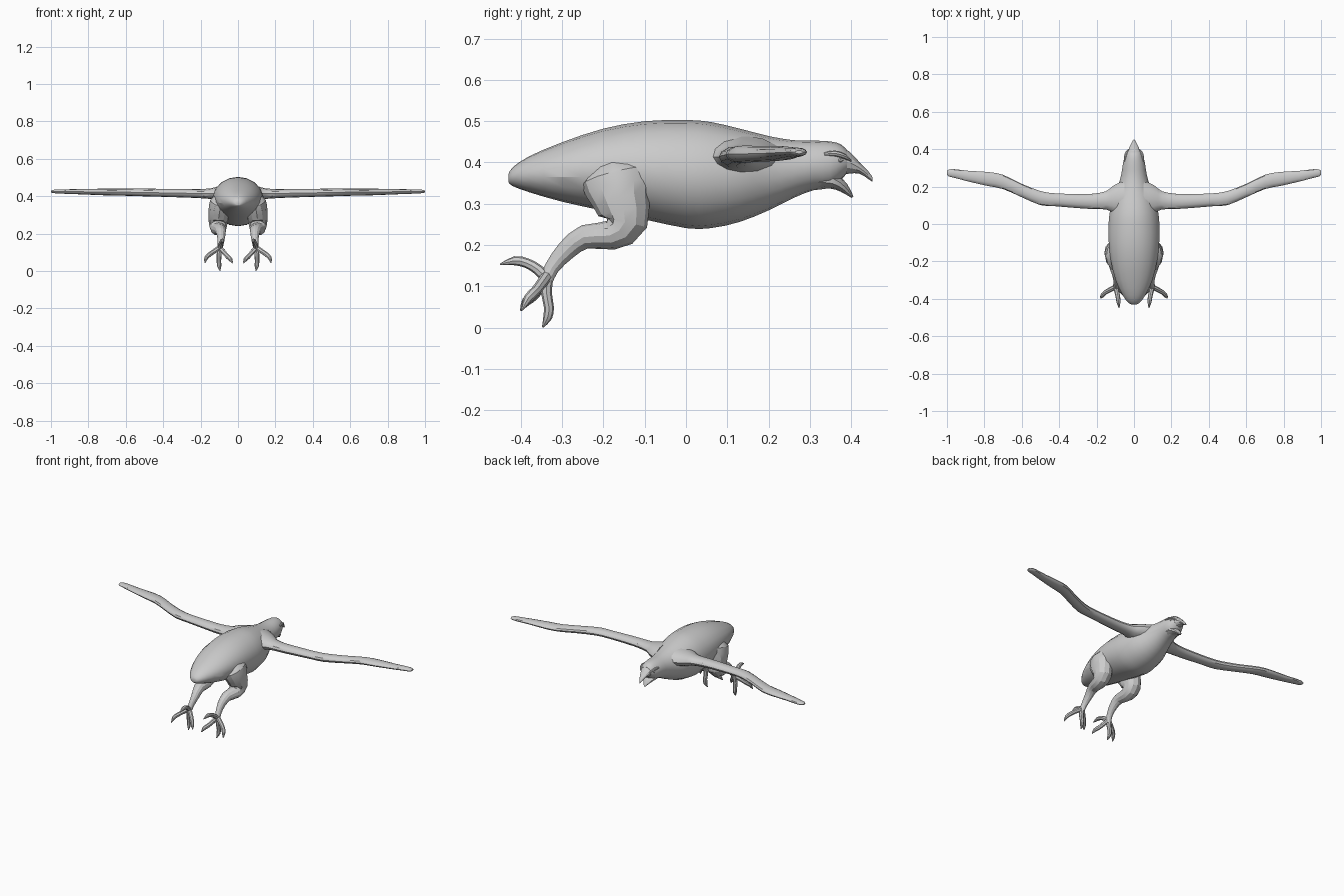
import bpy, bmesh, math
from mathutils import Vector

X, Y, Z = Vector((1, 0, 0)), Vector((0, 1, 0)), Vector((0, 0, 1))


def resample(keys, steps):
    """Catmull-Rom interpolation of key tuples."""
    out = []
    for i in range(len(keys) - 1):
        p = [keys[max(i - 1, 0)], keys[i], keys[i + 1], keys[min(i + 2, len(keys) - 1)]]
        for s in range(steps):
            t = s / steps
            out.append([0.5 * (2 * b + (c - a) * t + (2 * a - 5 * b + 4 * c - d) * t * t
                               + (3 * b - a - 3 * c + d) * t ** 3) for a, b, c, d in zip(*p)])
    out.append(list(keys[-1]))
    return out


def loft(name, keys, hint, axis=None, sides=12, steps=2, mirror=False, smooth=25):
    """Skin rings (x, y, z, radius along hint, radius across) into a closed tube."""
    rows = resample(keys, steps)
    pts = [Vector(r[:3]) for r in rows]
    bm = bmesh.new()
    rings = []
    for i, r in enumerate(rows):
        t = axis or (pts[min(i + 1, len(pts) - 1)] - pts[max(i - 1, 0)]).normalized()
        u = (hint - t * hint.dot(t)).normalized()
        v = t.cross(u)
        a, b = max(r[3], 0.001), max(r[4], 0.001)
        ang = [2 * math.pi * k / sides for k in range(sides)]
        rings.append([bm.verts.new(pts[i] + u * a * math.cos(w) + v * b * math.sin(w)) for w in ang])
    for p, q in zip(rings, rings[1:]):
        for k in range(sides):
            n = (k + 1) % sides
            bm.faces.new((p[k], p[n], q[n], q[k]))
    bm.faces.new(rings[0])
    bm.faces.new(rings[-1])
    bmesh.ops.recalc_face_normals(bm, faces=bm.faces)
    me = bpy.data.meshes.new(name)
    bm.to_mesh(me)
    bm.free()
    ob = bpy.data.objects.new(name, me)
    bpy.context.collection.objects.link(ob)
    if mirror:
        ob.modifiers.new("mirror", 'MIRROR')
    bpy.ops.object.select_all(action='DESELECT')
    ob.select_set(True)
    bpy.context.view_layer.objects.active = ob
    bpy.ops.object.shade_smooth_by_angle(angle=math.radians(smooth))
    return ob


def profile(rows):
    """(y, top, bottom, half width) -> loft keys."""
    return [(0, y, (t + b) / 2, (t - b) / 2, w) for y, t, b, w in rows]


# Body, tail and skull in one loft
loft("body", profile([
    (-0.43, 0.372, 0.352, 0.012), (-0.42, 0.388, 0.343, 0.032), (-0.38, 0.415, 0.328, 0.062),
    (-0.30, 0.449, 0.305, 0.100), (-0.20, 0.482, 0.283, 0.125), (-0.10, 0.500, 0.262, 0.137),
    (0.00, 0.503, 0.241, 0.138), (0.06, 0.498, 0.241, 0.132), (0.13, 0.482, 0.256, 0.117),
    (0.20, 0.464, 0.284, 0.088), (0.26, 0.454, 0.314, 0.070), (0.31, 0.453, 0.333, 0.062),
    (0.35, 0.451, 0.338, 0.054), (0.375, 0.444, 0.358, 0.044), (0.39, 0.430, 0.374, 0.034),
]), Z, Y, sides=18)

# Hooked upper beak and open lower jaw
loft("upper_beak", profile([
    (0.37, 0.440, 0.368, 0.040), (0.395, 0.427, 0.373, 0.031), (0.42, 0.401, 0.373, 0.020),
    (0.44, 0.381, 0.361, 0.010), (0.452, 0.364, 0.353, 0.003),
]), Z, Y, sides=12)
loft("lower_beak", [
    (0, 0.31, 0.360, 0.024, 0.045), (0, 0.355, 0.355, 0.019, 0.041),
    (0, 0.383, 0.338, 0.012, 0.024), (0, 0.403, 0.316, 0.003, 0.005),
], Z, sides=10)

# Brow ridges and eyes
loft("brow_ridge", [
    (0.050, 0.335, 0.420, 0.004, 0.004), (0.046, 0.360, 0.422, 0.007, 0.008),
    (0.037, 0.385, 0.414, 0.006, 0.007), (0.028, 0.400, 0.404, 0.002, 0.002),
], Z, sides=8, mirror=True)
loft("eye", [
    (0.030, 0.372, 0.405, 0.008, 0.010), (0.042, 0.373, 0.405, 0.006, 0.008),
    (0.047, 0.374, 0.405, 0.002, 0.002),
], Z, sides=8, mirror=True)

# Wings: (x, leading y, trailing y, z, half thickness)
wing = [
    (0.05, 0.235, 0.035, 0.415, 0.050), (0.11, 0.205, 0.060, 0.414, 0.038),
    (0.15, 0.175, 0.078, 0.413, 0.028), (0.22, 0.162, 0.080, 0.414, 0.024),
    (0.30, 0.160, 0.085, 0.416, 0.023), (0.42, 0.164, 0.095, 0.418, 0.021),
    (0.50, 0.176, 0.101, 0.420, 0.021), (0.60, 0.215, 0.143, 0.421, 0.019),
    (0.70, 0.263, 0.187, 0.422, 0.018), (0.78, 0.278, 0.203, 0.423, 0.016),
    (0.88, 0.284, 0.226, 0.424, 0.013), (0.96, 0.293, 0.247, 0.425, 0.011),
    (0.99, 0.291, 0.254, 0.425, 0.008), (1.00, 0.283, 0.264, 0.425, 0.004),
]
loft("wing", [(x, (a + b) / 2, z, h, (a - b) / 2) for x, a, b, z, h in wing],
     Z, X, sides=12, mirror=True, smooth=35)

# Legs: haunch, bent knee, shank
loft("leg", [
    (0.080, -0.180, 0.400, 0.030, 0.030), (0.092, -0.170, 0.365, 0.058, 0.085),
    (0.102, -0.158, 0.310, 0.056, 0.070), (0.106, -0.148, 0.255, 0.050, 0.055),
    (0.104, -0.182, 0.224, 0.042, 0.036), (0.095, -0.245, 0.220, 0.031, 0.029),
    (0.090, -0.290, 0.187, 0.022, 0.024), (0.093, -0.325, 0.145, 0.016, 0.018),
    (0.098, -0.340, 0.112, 0.015, 0.017),
], X, sides=12, mirror=True)

# Clawed toes
toes = {
    "middle_toe": [(0.098, -0.335, 0.125), (0.101, -0.338, 0.085), (0.102, -0.332, 0.050),
                   (0.100, -0.335, 0.025), (0.096, -0.347, 0.001)],
    "outer_toe": [(0.098, -0.337, 0.125), (0.125, -0.350, 0.107), (0.152, -0.365, 0.088),
                  (0.170, -0.383, 0.070), (0.177, -0.397, 0.042)],
    "inner_toe": [(0.098, -0.337, 0.125), (0.078, -0.350, 0.103), (0.057, -0.368, 0.078),
                  (0.040, -0.388, 0.062), (0.030, -0.400, 0.041)],
    "hind_toe": [(0.098, -0.333, 0.115), (0.093, -0.358, 0.140), (0.087, -0.385, 0.156),
                 (0.083, -0.415, 0.162), (0.080, -0.450, 0.153)],
}
for name, path in toes.items():
    radii = (0.014, 0.013, 0.012, 0.011, 0.002)
    loft(name, [(*p, r, r) for p, r in zip(path, radii)], X, sides=8, mirror=True)
